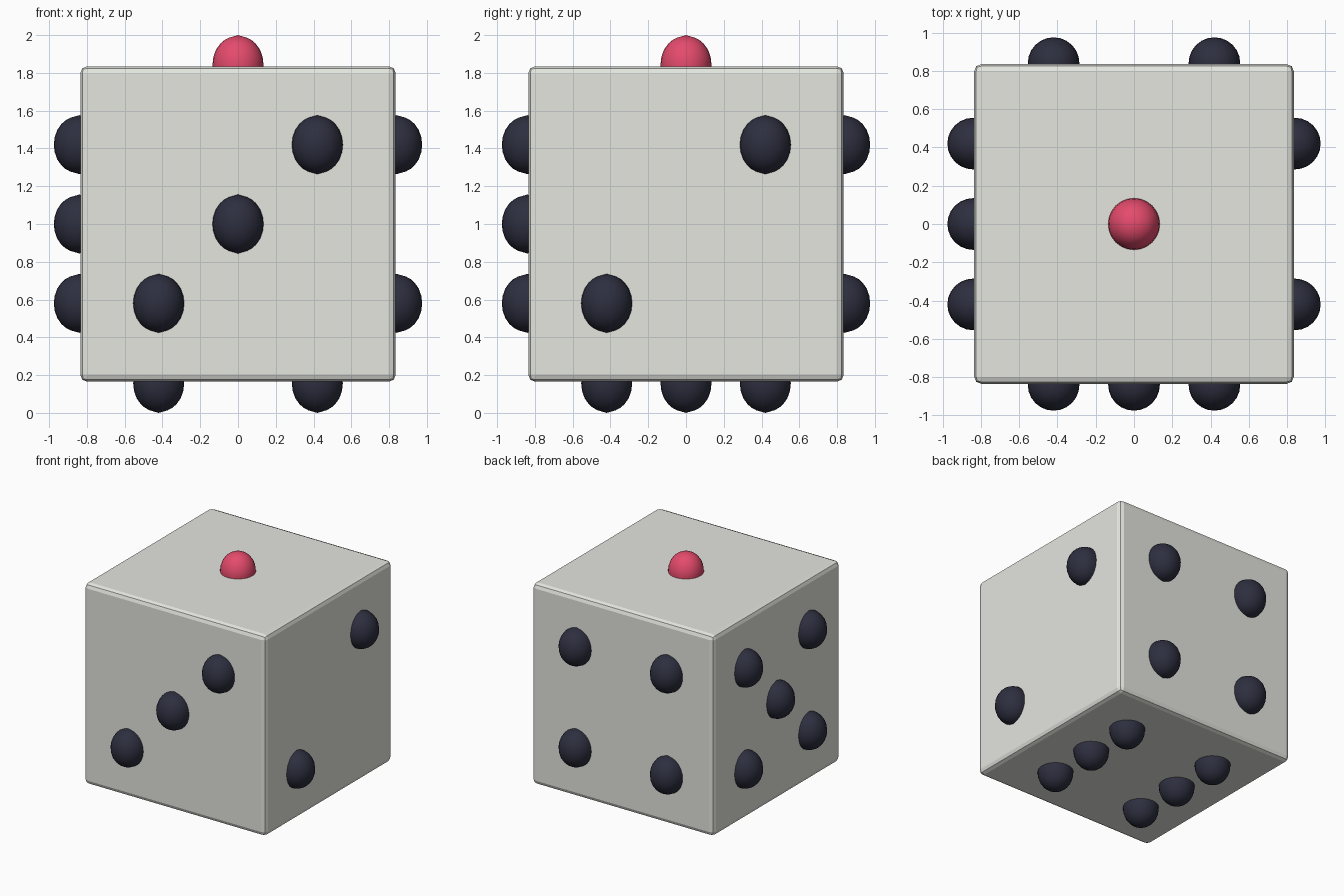
import bpy, bmesh, math

if "Cube" in bpy.data.objects:
    bpy.data.objects.remove(bpy.data.objects["Cube"])

HALF = 0.835      # half the cube side
STEP = 0.42       # pip spacing
R, H = 0.135, 0.156   # pip radius and half height
OUT = 0.84        # pip centre distance from cube centre


def material(name, rgb):
    m = bpy.data.materials.new(name)
    m.diffuse_color = (*rgb, 1)
    m.use_nodes = True
    m.node_tree.nodes["Principled BSDF"].inputs["Base Color"].default_value = m.diffuse_color
    return m


ivory = material("ivory", (0.78, 0.79, 0.74))
dark = material("dark", (0.027, 0.028, 0.05))
red = material("red", (0.78, 0.07, 0.15))

# body: cube with a small rounded edge
bpy.ops.mesh.primitive_cube_add(size=2 * HALF, location=(0, 0, 1))
body = bpy.context.object
body.name = "body"
body.data.materials.append(ivory)
bevel = body.modifiers.new("edge", 'BEVEL')
bevel.width = 0.037
bevel.segments = 2

# pip shape: turned profile, slightly pointed at both poles
SEG = 24
half = [(0.0, 1.0), (0.25, 0.968), (0.5, 0.866), (0.7, 0.705), (0.82, 0.55), (0.91, 0.36)]
profile = [(-t, r) for t, r in half[:0:-1]] + half


def pip_mesh(name, mat):
    bm = bmesh.new()
    rings = [[bm.verts.new((R * r * math.cos(2 * math.pi * i / SEG),
                            R * r * math.sin(2 * math.pi * i / SEG), H * t))
              for i in range(SEG)] for t, r in profile]
    low, top = bm.verts.new((0, 0, -H)), bm.verts.new((0, 0, H))
    for i in range(SEG):
        j = (i + 1) % SEG
        for a, b in zip(rings, rings[1:]):
            bm.faces.new((a[i], a[j], b[j], b[i]))
        bm.faces.new((low, rings[0][j], rings[0][i]))
        bm.faces.new((top, rings[-1][i], rings[-1][j]))
    for f in bm.faces:
        f.smooth = True
    me = bpy.data.meshes.new(name)
    bm.to_mesh(me)
    bm.free()
    me.materials.append(mat)
    return me


dark_pip = pip_mesh("dark_pip", dark)
red_pip = pip_mesh("red_pip", red)

# pip layouts on each face, in units of STEP
two = [(-1, -1), (1, 1)]
three = two + [(0, 0)]
four = two + [(-1, 1), (1, -1)]
five = four + [(0, 0)]
six = four + [(-1, 0), (1, 0)]

faces = {
    "top": ([(0, 0)], lambda u, v: (u, v, OUT + 0.004)),
    "bottom": (six, lambda u, v: (u, v, -OUT - 0.004)),
    "front": (three, lambda u, v: (u, -OUT, v)),
    "back": (four, lambda u, v: (u, OUT, v)),
    "right": (two, lambda u, v: (OUT, u, v)),
    "left": (five, lambda u, v: (-OUT, u, v)),
}
for side, (layout, place) in faces.items():
    for n, (u, v) in enumerate(layout, 1):
        pip = bpy.data.objects.new(f"{side}_pip_{n}", red_pip if side == "top" else dark_pip)
        x, y, z = place(u * STEP, v * STEP)
        pip.location = (x, y, z + 1)
        bpy.context.collection.objects.link(pip)
